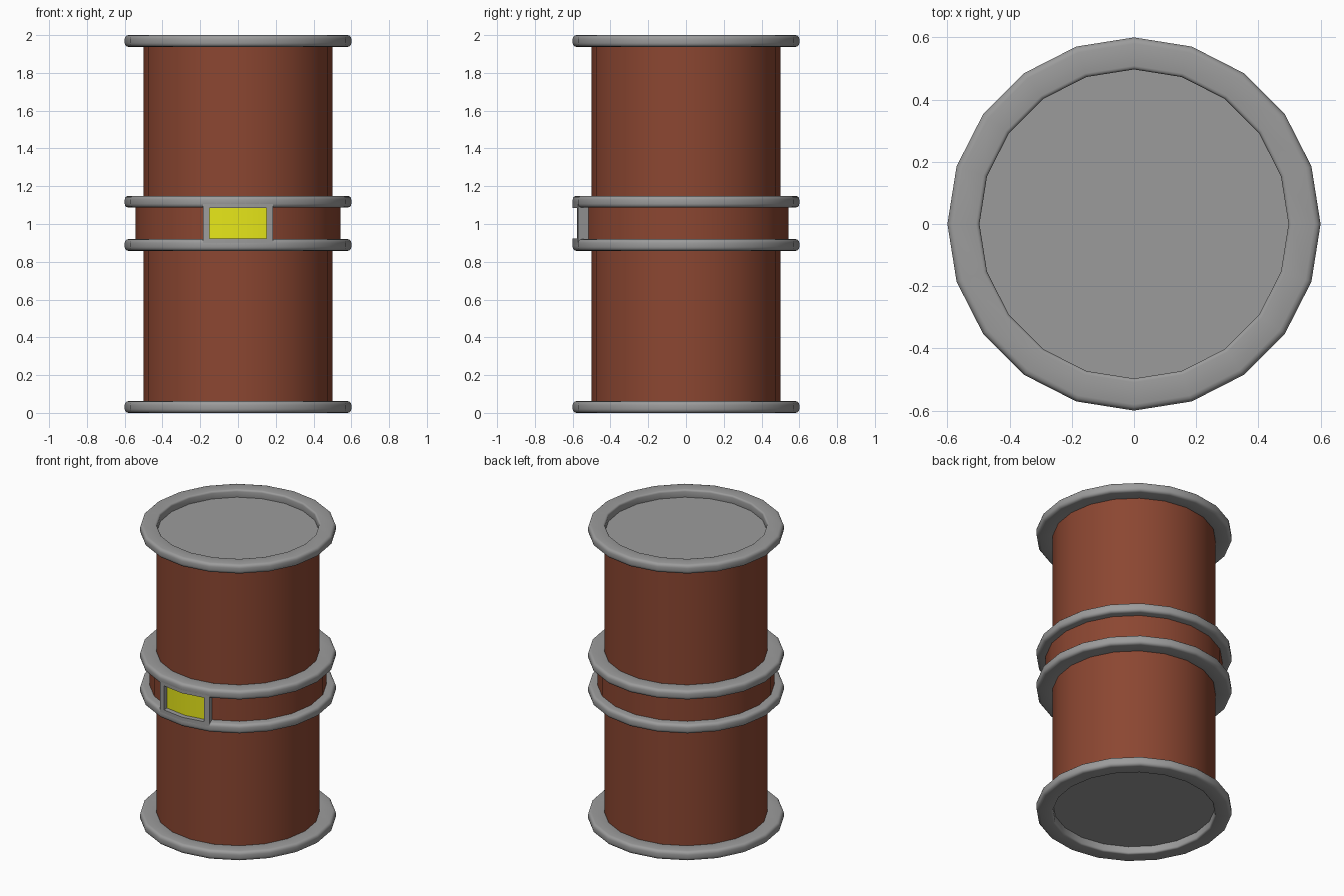
import bpy, math

cube = bpy.data.objects.get("Cube")
if cube:
    bpy.data.objects.remove(cube, do_unlink=True)

SIDES = 20
STEP = 2 * math.pi / SIDES


def material(name, rgb):
    m = bpy.data.materials.new(name)
    m.use_nodes = True
    m.diffuse_color = (*rgb, 1)
    m.node_tree.nodes["Principled BSDF"].inputs["Base Color"].default_value = (*rgb, 1)
    return m


RUST = material("rust brown", (0.26, 0.062, 0.031))
STEEL = material("steel grey", (0.33, 0.33, 0.33))
YELLOW = material("label yellow", (0.8, 0.8, 0.01))


def build(name, verts, faces, mat):
    mesh = bpy.data.meshes.new(name)
    mesh.from_pydata(verts, [], faces)
    mesh.materials.append(mat)
    obj = bpy.data.objects.new(name, mesh)
    bpy.context.collection.objects.link(obj)
    bpy.ops.object.select_all(action="DESELECT")
    obj.select_set(True)
    bpy.context.view_layer.objects.active = obj
    bpy.ops.object.shade_smooth_by_angle(angle=math.radians(40))
    return obj


def lathe(name, profile, mat, closed=False):
    """Turn a (radius, z) profile, listed upwards on its outside, around z."""
    n = len(profile)
    verts = [(r * math.cos(i * STEP), r * math.sin(i * STEP), z)
             for i in range(SIDES) for r, z in profile]
    faces = []
    for i in range(SIDES):
        a, b = i * n, (i + 1) % SIDES * n
        for k in range(n if closed else n - 1):
            j = (k + 1) % n
            faces.append((a + k, b + k, b + j, a + j))
    return build(name, verts, faces, mat)


def rounded_section(r0, r1, z0, z1, inner, outer):
    """Counter-clockwise rectangle with rounded corners."""
    corners = [(r1 - outer, z0 + outer, outer, -90), (r1 - outer, z1 - outer, outer, 0),
               (r0 + inner, z1 - inner, inner, 90), (r0 + inner, z0 + inner, inner, 180)]
    return [(r + b * math.cos(math.radians(s + t)), z + b * math.sin(math.radians(s + t)))
            for r, z, b, s in corners for t in (0, 30, 60, 90)]


# Shell with the raised middle band
lathe("barrel_body", [(0.5, 0.05), (0.5, 0.9), (0.543, 0.9), (0.543, 1.11),
                      (0.5, 1.11), (0.5, 1.95)], RUST)

# Rims and hoops
for name, z in (("bottom_rim", 0), ("lower_hoop", 0.858),
                ("upper_hoop", 1.087), ("top_rim", 1.938)):
    lathe(name, rounded_section(0.497, 0.6, z, z + 0.062, 0.012, 0.02), STEEL, closed=True)

# Recessed end lids
for name, z, order in (("bottom_lid", 0.05, -1), ("top_lid", 1.95, 1)):
    ring = [(0.503 * math.cos(i * STEP), 0.503 * math.sin(i * STEP), z) for i in range(SIDES)]
    build(name, ring, [tuple(range(SIDES))[::order]], STEEL)


# Front label and frame follow the two front facets
def facet_block(name, xs, z0, z1, front, back, mat):
    """Block between the x positions; front and back are facet radii."""
    slope = math.tan(STEP / 2)
    edge = 0.6 * math.sin(STEP)
    verts = []
    for x in xs:
        for r in (front, back):
            # End walls run radially, towards the axis
            px = x * r / 0.6 if abs(x) > edge - 0.001 else x
            y = -r + abs(px) * slope
            verts += [(px, y, z0), (px, y, z1)]
    faces = [(0, 1, 3, 2)]
    for i in range(len(xs) - 1):
        a, b = 4 * i, 4 * i + 4
        faces += [(a, b, b + 1, a + 1), (a + 1, b + 1, b + 3, a + 3),
                  (a + 3, b + 3, b + 2, a + 2), (a + 2, b + 2, b, a)]
    e = 4 * (len(xs) - 1)
    faces.append((e, e + 2, e + 3, e + 1))
    return build(name, verts, faces, mat)


EDGE = 0.6 * math.sin(STEP)
facet_block("label_plate", (-0.16, 0, 0.16), 0.91, 1.1, 0.567, 0.53, YELLOW)
facet_block("frame_right", (-EDGE, -0.15), 0.89, 1.12, 0.6, 0.53, STEEL)
facet_block("frame_left", (0.15, EDGE), 0.89, 1.12, 0.6, 0.53, STEEL)
facet_block("frame_bottom", (-0.15, 0, 0.15), 0.89, 0.924, 0.6, 0.53, STEEL)
facet_block("frame_top", (-0.15, 0, 0.15), 1.086, 1.12, 0.6, 0.53, STEEL)
